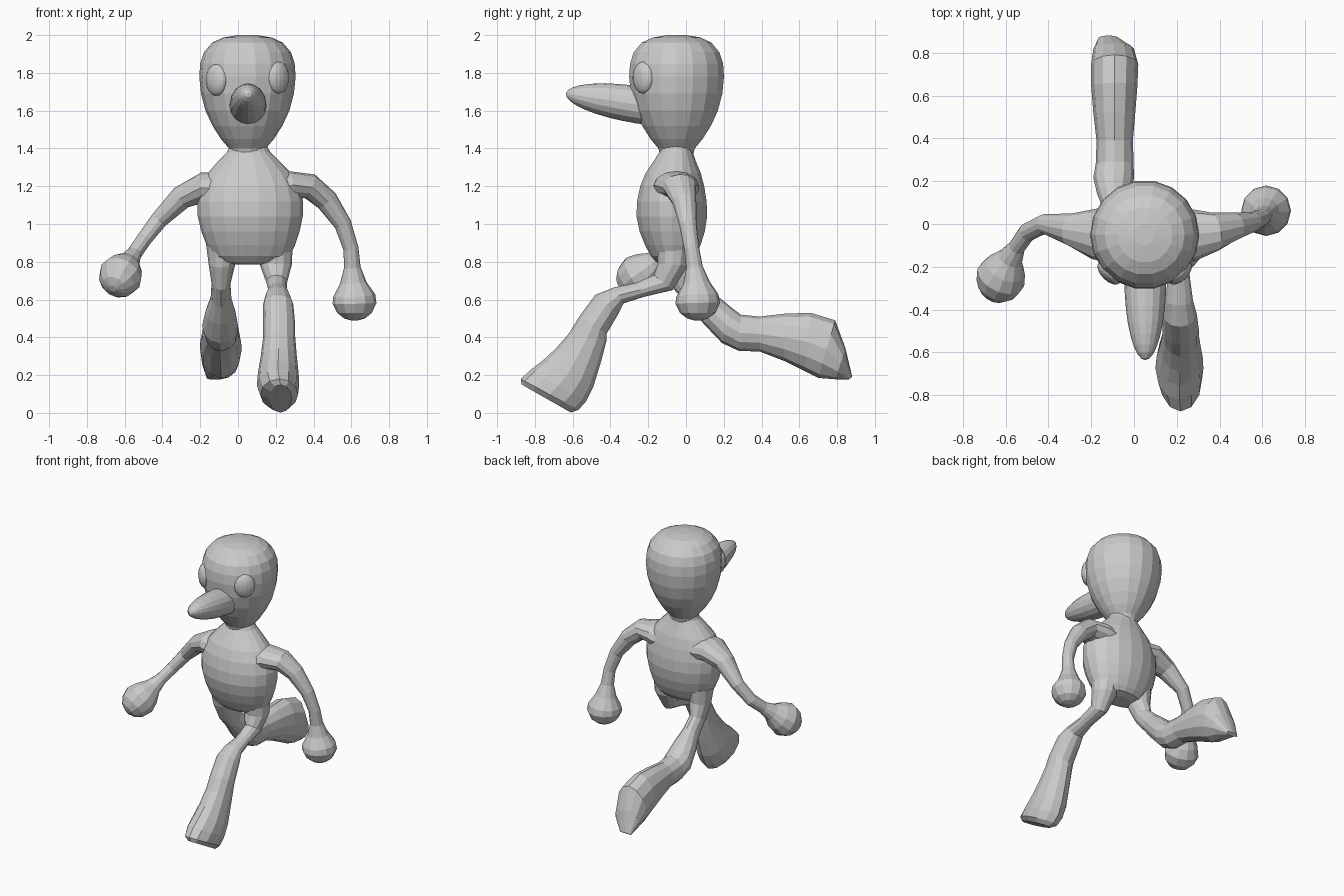
import bpy, bmesh, math
from mathutils import Vector as V, Matrix


def loft(name, rings, n=12):
    """Skin a closed tube through elliptical rings given as (centre, u axis, v axis)."""
    bm = bmesh.new()
    loops = []
    for c, u, v in rings:
        loops.append([bm.verts.new(c + u * math.cos(2 * math.pi * i / n) + v * math.sin(2 * math.pi * i / n))
                      for i in range(n)])
    for a, b in zip(loops, loops[1:]):
        for i in range(n):
            j = (i + 1) % n
            bm.faces.new((a[i], a[j], b[j], b[i]))
    bm.faces.new(loops[0][::-1])
    bm.faces.new(loops[-1])
    bmesh.ops.recalc_face_normals(bm, faces=bm.faces)
    return finish(name, bm)


def finish(name, bm):
    me = bpy.data.meshes.new(name)
    bm.to_mesh(me)
    bm.free()
    ob = bpy.data.objects.new(name, me)
    bpy.context.collection.objects.link(ob)
    return ob


def stack(name, rows, n):
    """Horizontal rings: z, centre x, centre y, radius x, radius y."""
    loft(name, [(V((x, y, z)), V((rx, 0, 0)), V((0, ry, 0))) for z, x, y, rx, ry in rows], n)


def leg(name, rows):
    """Rings: centre x, half width, front point (y, z), back point (y, z)."""
    rings = []
    for x, w, f, b in rows:
        f, b = V((x, *f)), V((x, *b))
        rings.append(((f + b) / 2, V((w, 0, 0)), (b - f) / 2))
    loft(name, rings, 12)


def arm(name, rows):
    """Rings across a path: x, y, z, radius, depth radius."""
    pts = [V(r[:3]) for r in rows]
    rings = []
    for i, r in enumerate(rows):
        t = (pts[min(i + 1, len(pts) - 1)] - pts[max(i - 1, 0)]).normalized()
        u = V((0, 1, 0))
        u = (u - t * u.dot(t)).normalized()
        rings.append((pts[i], u * r[-1], t.cross(u) * r[3]))
    loft(name, rings, 12)


def ellipsoid(name, loc, size, rot, seg=16):
    bm = bmesh.new()
    bmesh.ops.create_uvsphere(bm, u_segments=seg, v_segments=seg, radius=1)
    bm.transform(Matrix.Translation(loc) @ rot @ Matrix.Diagonal((*size, 1)))
    return finish(name, bm)


# Head: rounded egg narrowing to the neck
stack("head", [(z, 0.05, -0.05, r, r) for z, r in (
    (1.37, .09), (1.40, .098), (1.45, .14), (1.52, .185), (1.60, .222), (1.69, .246), (1.78, .255),
    (1.85, .25), (1.91, .23), (1.96, .187), (1.987, .13), (2.0, .05))], 18)

# Torso: oval barrel
stack("torso", [
    (1.41, .055, -.052, .10, .08), (1.38, .057, -.053, .115, .09), (1.33, .058, -.06, .165, .115),
    (1.27, .06, -.068, .22, .148), (1.20, .062, -.073, .262, .172), (1.12, .064, -.075, .28, .187),
    (1.04, .065, -.075, .278, .19), (.96, .066, -.073, .26, .175), (.89, .068, -.07, .235, .15),
    (.83, .07, -.068, .205, .12), (.80, .07, -.065, .165, .095), (.785, .07, -.065, .08, .05)], 18)

# Eyes: flattened discs set diagonally on the head
for side, s, z in (("left", 1, 1.775), ("right", -1, 1.763)):
    ellipsoid(side + "_eye", (.05 + s * .164, -.226, z), (.07, .04, .084),
              Matrix.Rotation(s * math.radians(45), 4, 'Z'))

# Nose: long ellipsoid tilted slightly upwards
ellipsoid("nose", (.053, -.25, 1.63), (.098, .098, .39), Matrix.Rotation(math.radians(81), 4, 'X'))

# Arms ending in round hands
arm("right_arm", [
    (-.05, -.06, 1.18, .09, .13), (-.18, -.045, 1.195, .08, .12), (-.30, -.025, 1.14, .063, .075),
    (-.42, 0, 1.02, .046, .046), (-.50, -.04, .915, .04, .044), (-.548, -.11, .845, .04, .04),
    (-.578, -.16, .80, .06, .06), (-.60, -.205, .762, .098, .098), (-.622, -.25, .726, .117, .117),
    (-.642, -.295, .692, .1, .1), (-.657, -.325, .668, .065, .065), (-.664, -.338, .658, .02, .02)])
arm("left_arm", [
    (.15, -.06, 1.17, .09, .13), (.28, -.05, 1.205, .075, .12), (.38, -.035, 1.2, .068, .09),
    (.47, -.01, 1.125, .06, .065), (.555, .01, 1.0, .046, .046), (.598, .03, .87, .04, .04),
    (.605, .045, .77, .044, .044), (.61, .055, .69, .07, .07), (.615, .06, .62, .112, .112),
    (.617, .062, .58, .116, .118), (.617, .062, .53, .092, .095), (.617, .062, .5, .055, .055),
    (.617, .062, .49, .02, .02)])

# Left leg: striding forward
leg("left_leg", [
    (.19, .10, (-.16, .90), (.03, .90)), (.20, .085, (-.15, .79), (.01, .78)),
    (.205, .055, (-.17, .73), (-.07, .65)), (.21, .05, (-.26, .69), (-.22, .615)),
    (.21, .065, (-.38, .665), (-.33, .58)), (.213, .08, (-.48, .625), (-.36, .52)),
    (.218, .085, (-.565, .51), (-.42, .42)), (.218, .085, (-.62, .42), (-.42, .385)),
    (.216, .095, (-.69, .34), (-.45, .27)), (.213, .108, (-.755, .28), (-.49, .14)),
    (.212, .112, (-.82, .23), (-.53, .06)), (.218, .10, (-.875, .18), (-.57, .015)),
    (.225, .06, (-.87, .15), (-.61, .002))])

# Right leg: trailing, foot kicked back
leg("right_leg", [
    (-.07, .10, (-.15, .90), (.04, .90)), (-.085, .07, (-.12, .77), (.03, .80)),
    (-.09, .05, (-.06, .65), (.05, .72)), (-.09, .055, (.02, .56), (.12, .655)),
    (-.093, .08, (.095, .47), (.19, .60)), (-.095, .095, (.19, .37), (.245, .555)),
    (-.09, .088, (.28, .328), (.29, .52)), (-.09, .085, (.39, .325), (.39, .51)),
    (-.092, .098, (.52, .275), (.52, .525)), (-.092, .108, (.63, .22), (.66, .53)),
    (-.09, .11, (.70, .185), (.79, .49)), (-.095, .095, (.79, .178), (.845, .34)),
    (-.12, .045, (.86, .176), (.88, .19))])
